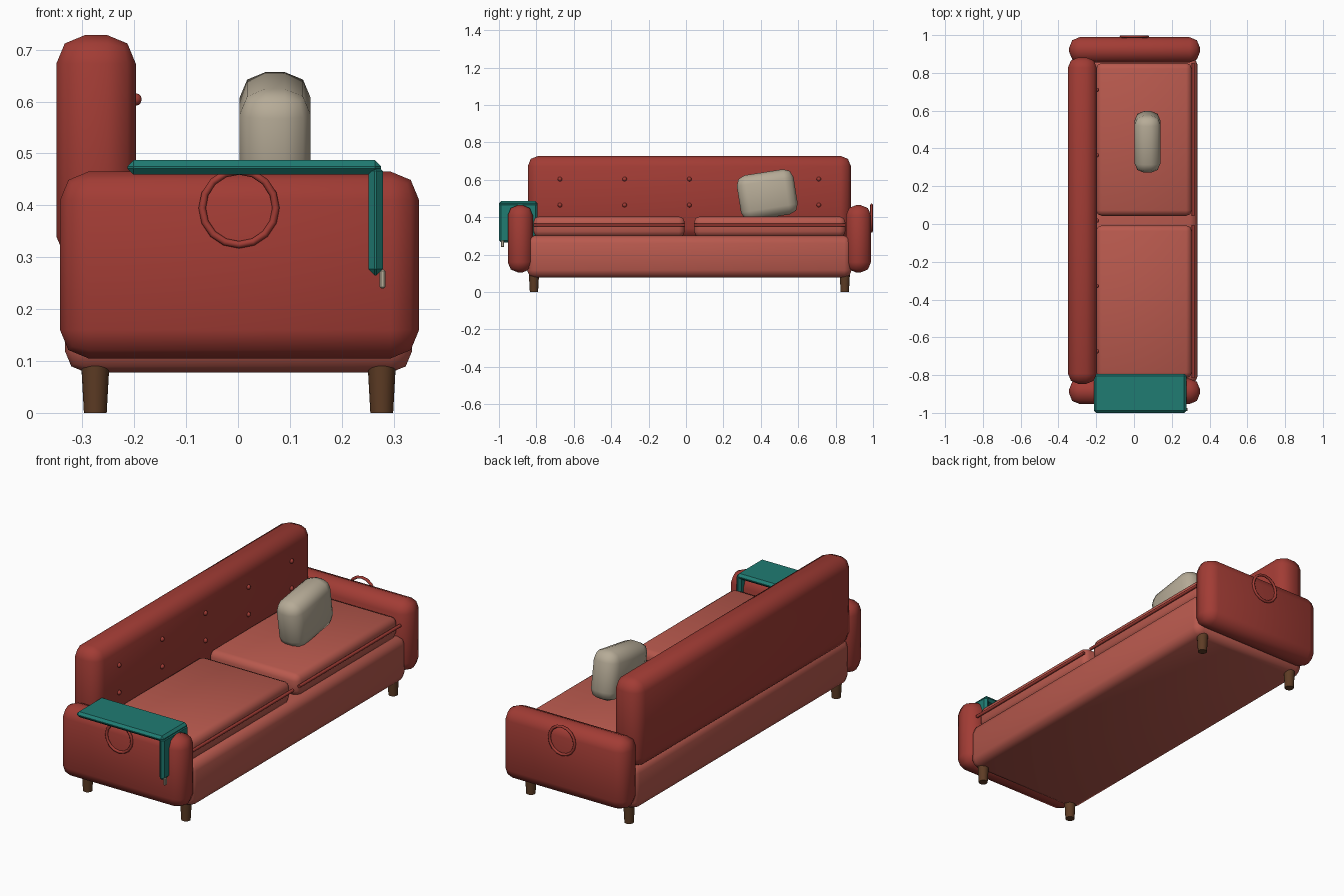
import bpy, math
from mathutils import Matrix

if "Cube" in bpy.data.objects:
    bpy.data.objects.remove(bpy.data.objects["Cube"])

CY = 0.018  # middle of the sofa body along y


def mat(name, rgb):
    m = bpy.data.materials.new(name)
    m.diffuse_color = (*rgb, 1)
    m.use_nodes = True
    m.node_tree.nodes["Principled BSDF"].inputs["Base Color"].default_value = m.diffuse_color
    return m


RED = mat("red_fabric", (0.36, 0.045, 0.035))
CORAL = mat("coral_fabric", (0.48, 0.10, 0.075))
TEAL = mat("teal", (0.014, 0.20, 0.17))
BEIGE = mat("beige", (0.47, 0.41, 0.31))
WOOD = mat("wood", (0.11, 0.045, 0.018))


def finish(name, material, smooth=50):
    o = bpy.context.object
    o.name = name
    o.data.materials.append(material)
    if smooth:
        bpy.ops.object.shade_smooth_by_angle(angle=math.radians(smooth))
    return o


def box(name, xr, yr, zr, material, bevel, segs=2, tilt=0, smooth=50):
    c = [(r[0] + r[1]) / 2 for r in (xr, yr, zr)]
    d = [r[1] - r[0] for r in (xr, yr, zr)]
    bpy.ops.mesh.primitive_cube_add(size=1, location=c, rotation=(tilt, 0, 0))
    o = bpy.context.object
    o.data.transform(Matrix.Diagonal((*d, 1)))
    b = o.modifiers.new("bevel", "BEVEL")
    b.width, b.segments = bevel, segs
    bpy.ops.object.modifier_apply(modifier=b.name)
    return finish(name, material, smooth)


# Seat base and backrest
box("seat_base", (-0.333, 0.335), (CY - 0.868, CY + 0.868), (0.078, 0.302), CORAL, 0.04)
box("backrest", (-0.35, -0.197), (CY - 0.864, CY + 0.864), (0.285, 0.728), RED, 0.055)

for s, side in ((-1, "left"), (1, "right")):
    # Armrests with a ring on the outer face
    y0, y1 = sorted((CY + s * 0.837, CY + s * 0.971))
    box(side + "_armrest", (-0.343, 0.349), (y0, y1), (0.105, 0.465), RED, 0.055)
    bpy.ops.mesh.primitive_torus_add(
        major_segments=16, minor_segments=8, major_radius=0.071, minor_radius=0.007,
        location=(0.002, CY + s * 0.974, 0.395), rotation=(math.pi / 2, 0, 0))
    finish(side + "_arm_ring", RED)

    # Seat cushions with a piping rod along the front
    y0, y1 = sorted((CY + s * 0.025, CY + s * 0.834))
    box(side + "_cushion", (-0.2, 0.306), (y0, y1), (0.295, 0.404), CORAL, 0.03)
    bpy.ops.mesh.primitive_cylinder_add(
        vertices=8, radius=0.008, depth=0.81,
        location=(0.313, (y0 + y1) / 2, 0.358), rotation=(math.pi / 2, 0, 0))
    finish(side + "_piping", RED)

    # Tapered legs
    for x, end in ((0.277, "front"), (-0.275, "back")):
        bpy.ops.mesh.primitive_cone_add(
            vertices=16, radius1=0.022, radius2=0.027, depth=0.09,
            location=(x, CY + s * 0.831, 0.045))
        finish(f"{side}_{end}_leg", WOOD)

# Backrest buttons
for row, z in enumerate((0.465, 0.604)):
    for i in range(5):
        bpy.ops.mesh.primitive_uv_sphere_add(
            segments=10, ring_count=6, radius=0.012,
            location=(-0.197, CY + (i - 2) * 0.346, z))
        finish(f"button_{row}_{i}", RED)

# Throw pillow, tilted sideways
box("throw_pillow", (0.003, 0.14), (0.281, 0.588), (0.398, 0.642), BEIGE, 0.05,
    tilt=math.radians(9))

# Cloth over the left armrest, its hanging flap and a small tag
box("arm_cover_top", (-0.213, 0.276), (-1.0, -0.793), (0.459, 0.487), TEAL, 0.012, 1, smooth=0)
box("arm_cover_flap", (0.251, 0.279), (-1.0, -0.793), (0.265, 0.478), TEAL, 0.012, 1, smooth=0)
box("tag", (0.273, 0.284), (-0.99, -0.973), (0.24, 0.276), BEIGE, 0.003, 1, smooth=0)
